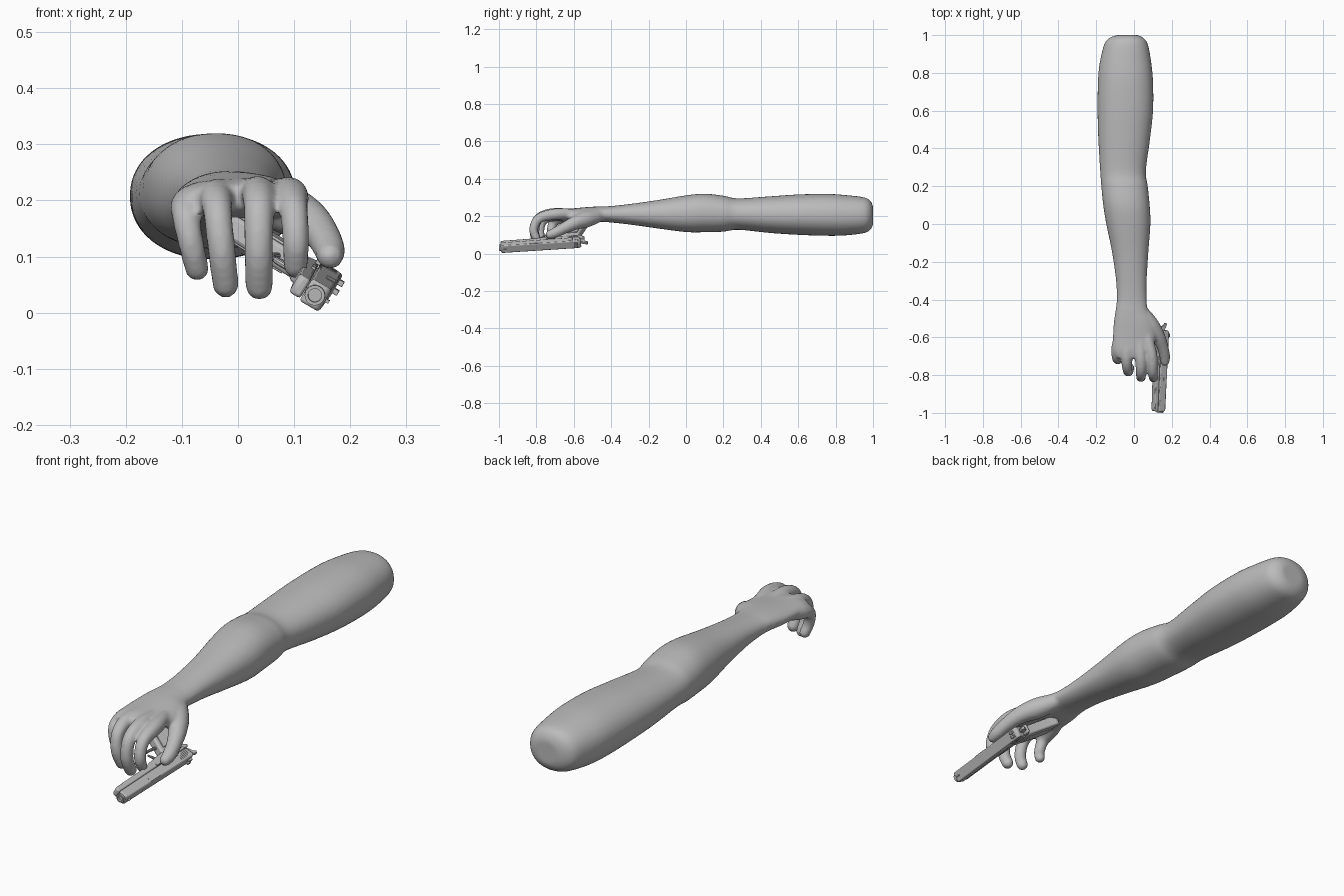
import bpy, bmesh, math
from mathutils import Vector, Matrix

if "Cube" in bpy.data.objects:
    bpy.data.objects.remove(bpy.data.objects["Cube"])

grey = bpy.data.materials.new("plain_grey")
grey.diffuse_color = (0.5, 0.5, 0.5, 1)
grey.use_nodes = True
grey.node_tree.nodes["Principled BSDF"].inputs["Base Color"].default_value = grey.diffuse_color


def finish(bm, name, matrix=None, bevel=0, smooth=True):
    bmesh.ops.recalc_face_normals(bm, faces=bm.faces)
    me = bpy.data.meshes.new(name)
    bm.to_mesh(me)
    bm.free()
    me.materials.append(grey)
    ob = bpy.data.objects.new(name, me)
    bpy.context.collection.objects.link(ob)
    if matrix:
        ob.matrix_world = matrix
    if bevel:
        m = ob.modifiers.new("bevel", 'BEVEL')
        m.width, m.segments, m.limit_method = bevel, 2, 'ANGLE'
    if smooth:
        bpy.ops.object.select_all(action='DESELECT')
        ob.select_set(True)
        bpy.context.view_layer.objects.active = ob
        bpy.ops.object.shade_smooth_by_angle(angle=math.radians(35))
    return ob


def spline(keys, steps=6):
    """Catmull-Rom samples through tuples of any length."""
    k = [keys[0]] + list(keys) + [keys[-1]]
    out = []
    for i in range(1, len(k) - 2):
        for j in range(steps):
            t = j / steps
            out.append([0.5 * (2 * b + (c - a) * t + (2 * a - 5 * b + 4 * c - d) * t * t
                               + (3 * b - a - 3 * c + d) * t ** 3)
                        for a, b, c, d in zip(k[i - 1], k[i], k[i + 1], k[i + 2])])
    return out + [list(keys[-1])]


def loft(bm, rings):
    loops = [[bm.verts.new(p) for p in r] for r in rings]
    n = len(loops[0])
    for a, b in zip(loops, loops[1:]):
        for i in range(n):
            bm.faces.new((a[i], a[(i + 1) % n], b[(i + 1) % n], b[i]))
    bm.faces.new(loops[0][::-1])
    bm.faces.new(loops[-1])


def tube(bm, keys, n=16, steps=6, ball=True):
    """Round tube through (x, y, z, radius) keys with a ball tip."""
    s = spline(keys, steps)
    pts = [Vector(p[:3]) for p in s]
    rings = []
    for i, p in enumerate(pts):
        t = (pts[min(i + 1, len(pts) - 1)] - pts[max(i - 1, 0)]).normalized()
        ref = Vector((1, 0, 0)) if abs(t.x) < 0.8 else Vector((0, 1, 0))
        u = (ref - t * ref.dot(t)).normalized()
        v = t.cross(u)
        rings.append([p + (u * math.cos(a) + v * math.sin(a)) * s[i][3]
                      for a in (2 * math.pi * j / n for j in range(n))])
    loft(bm, rings)
    if ball:
        bmesh.ops.create_uvsphere(bm, u_segments=16, v_segments=10, radius=keys[-1][3],
                                  matrix=Matrix.Translation(pts[-1]))


# Arm and palm: y, centre x, half width, centre z, half height
arm_keys = [
    (1.0, -.035, .055, .203, .05), (.985, -.04, .09, .205, .078), (.95, -.042, .116, .205, .096),
    (.85, -.045, .137, .205, .108), (.75, -.045, .146, .207, .112), (.6, -.046, .147, .208, .108),
    (.45, -.052, .137, .208, .098), (.28, -.058, .121, .211, .084), (.2, -.05, .123, .213, .096),
    (.1, -.04, .123, .217, .103), (0, -.03, .117, .213, .098), (-.15, -.02, .096, .21, .076),
    (-.3, -.014, .081, .21, .055), (-.4, -.012, .079, .21, .044), (-.46, -.012, .086, .211, .041),
    (-.52, -.003, .104, .208, .041), (-.6, 0, .112, .205, .037), (-.67, -.003, .106, .205, .032),
    (-.71, 0, .09, .205, .022)]
bm = bmesh.new()
rings = []
for y, cx, rx, cz, rz in spline(arm_keys, 5):
    ring = []
    for j in range(40):
        c, s = math.cos(j * math.pi / 20), math.sin(j * math.pi / 20)
        ring.append((cx + rx * math.copysign(abs(c) ** .92, c), y,
                     cz + rz * math.copysign(abs(s) ** .92, s)))
    rings.append(ring)
loft(bm, rings)

# Fingers and thumb
tube(bm, [(.06, -.56, .21, .024), (.092, -.69, .211, .031), (.099, -.785, .188, .026),
          (.103, -.815, .13, .024), (.103, -.80, .083, .022)])
tube(bm, [(.025, -.56, .21, .024), (.036, -.705, .213, .031), (.037, -.79, .185, .027),
          (.037, -.81, .11, .026), (.038, -.785, .047, .025)])
tube(bm, [(-.02, -.56, .208, .024), (-.038, -.69, .207, .031), (-.036, -.765, .178, .026),
          (-.029, -.782, .11, .025), (-.022, -.76, .05, .024)])
tube(bm, [(-.06, -.55, .205, .024), (-.088, -.64, .194, .030), (-.092, -.705, .172, .026),
          (-.083, -.72, .12, .023), (-.073, -.705, .078, .022)])
tube(bm, [(.04, -.46, .205, .034), (.085, -.53, .185, .045), (.125, -.59, .165, .038),
          (.151, -.65, .137, .031), (.163, -.70, .112, .028), (.164, -.728, .101, .024)])

arm = finish(bm, "arm_and_hand", smooth=False)
m = arm.modifiers.new("blend", 'REMESH')
m.mode, m.voxel_size, m.use_smooth_shade = 'VOXEL', 0.007, True
m = arm.modifiers.new("soften", 'SMOOTH')
m.factor, m.iterations = 0.5, 6

# Pistol frame: local x = muzzle to rear, y = side, z = pistol up
muzzle = Vector((.137, -.995, .031))
back = (Vector((.154, -.56, .062)) - muzzle).normalized()
up = Vector((.86, 0, -.5))
up = (up - back * up.dot(back)).normalized()
side = up.cross(back)
gun = Matrix((back, side, up)).transposed().to_4x4()
gun.translation = muzzle


def plate(name, pts, half, y=0, bevel=.003):
    """Side profile of (x, z) points extruded across the pistol."""
    b = bmesh.new()
    loft(b, [[(x, y + s * half, z) for x, z in pts] for s in (-1, 1)])
    return finish(b, name, gun, bevel)


def box(name, x0, x1, z0, z1, half, y=0, bevel=0):
    return plate(name, [(x0, z0), (x1, z0), (x1, z1), (x0, z1)], half, y, bevel)


# Slide, frame and grip
plate("slide", [(.004, -.019), (.43, -.019), (.436, .018), (.425, .026), (.012, .021),
                (.004, .015)], .023, bevel=.006)
plate("frame", [(.004, -.02), (.45, -.02), (.456, -.03), (.43, -.046), (.33, -.06),
                (.235, -.052), (.21, -.045), (.012, -.043), (.004, -.036)], .019, bevel=.005)
plate("grip", [(.315, -.04), (.425, -.04), (.428, -.07), (.475, -.195), (.468, -.21),
               (.385, -.205), (.372, -.19), (.33, -.08)], .021, bevel=.007)
for s in (-1, 1):
    plate("grip_panel", [(.345, -.07), (.415, -.07), (.458, -.19), (.39, -.187)], .003,
          s * .022, .002)
    # Rear serrations
    for i in range(6):
        box("slide_serration", .365 + i * .01, .37 + i * .01, -.014, .014, .001, s * .0235)
    box("slide_catch", .25, .30, -.03, -.022, .003, s * .02, .001)
    box("safety_lever", .375, .42, -.028, -.018, .004, s * .023, .001)
box("ejection_port", .16, .225, .002, .02, .001, .0233)

# Muzzle ring with open bore
bm = bmesh.new()
loft(bm, [[(x, r * math.cos(a), r * math.sin(a)) for a in
           (j * math.pi / 12 for j in range(24))]
          for x, r in ((.02, .018), (-.004, .018), (-.004, .012), (.016, .012))])
finish(bm, "barrel_muzzle", gun)

# Trigger guard and trigger
for name, keys in (("trigger_guard", [(.225, 0, -.045, .006), (.228, 0, -.08, .006),
                                      (.25, 0, -.098, .006), (.30, 0, -.098, .006),
                                      (.345, 0, -.09, .006)]),
                   ("trigger", [(.295, 0, -.05, .006), (.285, 0, -.068, .005),
                                (.275, 0, -.085, .004)])):
    bm = bmesh.new()
    tube(bm, keys, 10, 4, False)
    finish(bm, name, gun)

# Sights and hammer
box("front_sight", .02, .035, .018, .028, .003)
for s in (-1, 1):
    box("rear_sight", .40, .418, .02, .035, .005, s * .009, .001)
plate("hammer", [(.43, -.025), (.45, -.02), (.462, .003), (.474, .010), (.468, .02),
                 (.448, .014), (.43, .0)], .007, bevel=.002)
